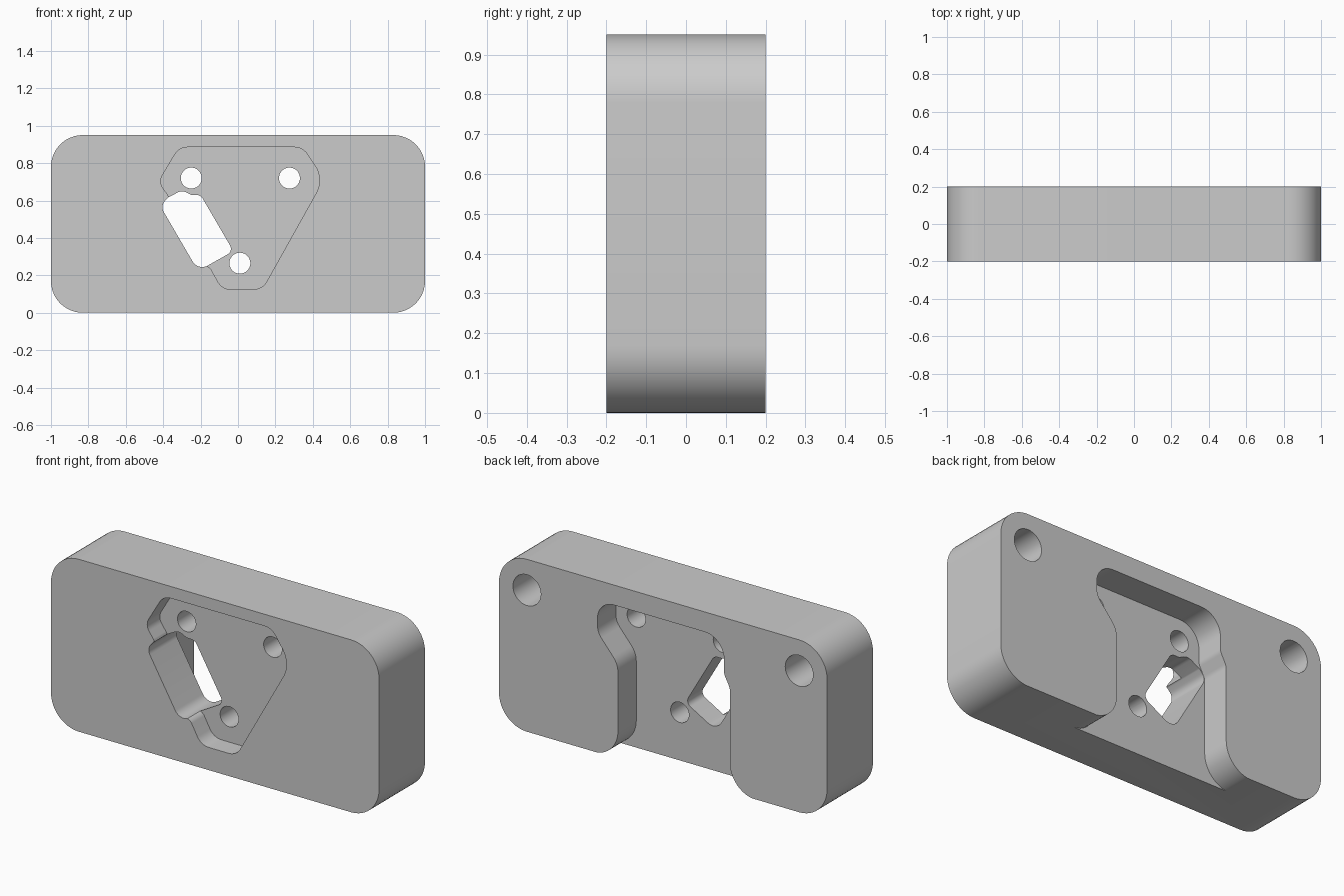
import bpy, bmesh
from math import pi, cos, sin, tan
from mathutils import Vector

cube = bpy.data.objects.get("Cube")
if cube:
    bpy.data.objects.remove(cube, do_unlink=True)

grey = bpy.data.materials.new("plain grey")
grey.use_nodes = True
grey.diffuse_color = (0.6, 0.6, 0.6, 1)
grey.node_tree.nodes["Principled BSDF"].inputs["Base Color"].default_value = (0.6, 0.6, 0.6, 1)


def fillet(corners):
    """Round each (x, z, radius) corner of a closed outline."""
    pts = []
    for i, (x, z, r) in enumerate(corners):
        p = Vector((x, z))
        if r == 0:
            pts.append(p)
            continue
        a = (Vector(corners[i - 1][:2]) - p).normalized()
        b = (Vector(corners[(i + 1) % len(corners)][:2]) - p).normalized()
        half = a.angle(b) / 2
        centre = p + (a + b).normalized() * (r / sin(half))
        start = p + a * (r / tan(half)) - centre
        end = p + b * (r / tan(half)) - centre
        sweep = start.angle(end)
        steps = max(3, round(sweep / (pi / 24)))
        for k in range(steps + 1):
            t = k / steps
            pts.append(centre + (start * sin((1 - t) * sweep) + end * sin(t * sweep)) / sin(sweep))
    return pts


def circle(x, z, r, n=40):
    return [Vector((x + r * cos(2 * pi * k / n), z + r * sin(2 * pi * k / n))) for k in range(n)]


def prism(name, outline, y0, y1):
    """Extrude an x-z outline from y0 to y1."""
    bm = bmesh.new()
    face = bm.faces.new([bm.verts.new((p.x, y0, p.y)) for p in outline])
    ext = bmesh.ops.extrude_face_region(bm, geom=[face])
    moved = [v for v in ext["geom"] if isinstance(v, bmesh.types.BMVert)]
    bmesh.ops.translate(bm, verts=moved, vec=(0, y1 - y0, 0))
    bmesh.ops.recalc_face_normals(bm, faces=bm.faces)
    mesh = bpy.data.meshes.new(name)
    bm.to_mesh(mesh)
    bm.free()
    mesh.materials.append(grey)
    obj = bpy.data.objects.new(name, mesh)
    bpy.context.collection.objects.link(obj)
    return obj


# Rounded block
R = 0.17
block = prism("mounting_block", fillet([(-1, 0, R), (1, 0, R), (1, 0.95, R), (-1, 0.95, R)]), -0.2, 0.2)
bpy.context.view_layer.objects.active = block
block.select_set(True)


def cut(name, outline, y0, y1):
    cutter = prism(name, outline, y0, y1)
    cutter.hide_render = True
    mod = block.modifiers.new(name, "BOOLEAN")
    mod.operation = "DIFFERENCE"
    mod.solver = "EXACT"
    mod.object = cutter
    bpy.ops.object.modifier_apply(modifier=mod.name)
    bpy.data.objects.remove(cutter, do_unlink=True)


FRONT_FLOOR, BACK_FLOOR = -0.09, 0.04

# Shallow front pocket
cut("front_pocket", fillet([
    (-0.315, 0.885, 0.08), (0.345, 0.885, 0.08), (0.46, 0.715, 0.14),
    (0.13, 0.125, 0.08), (-0.085, 0.125, 0.08), (-0.15, 0.243, 0.04),
    (-0.2, 0.26, 0), (-0.34, 0.5, 0), (-0.36, 0.59, 0),
    (-0.375, 0.63, 0.03), (-0.425, 0.7, 0.06)]), -0.3, FRONT_FLOOR)

# Back channel, open at the bottom with rounded legs
cut("back_channel", fillet([
    (-0.372, 0.84, 0.12), (0.4, 0.84, 0.1), (0.4, 0.665, 0.1), (0.275, 0.52, 0.12),
    (0.275, -0.002, 0.15), (0.6, -0.002, 0), (0.6, -0.1, 0), (-0.75, -0.1, 0),
    (-0.75, -0.002, 0), (-0.408, -0.002, 0.16), (-0.408, 0.57, 0.06),
    (-0.372, 0.64, 0.06)]), BACK_FLOOR, 0.3)

# Slanted slot through the web
cut("slanted_slot", fillet([
    (-0.213, 0.223, 0.06), (-0.415, 0.57, 0.05), (-0.375, 0.615, 0.02),
    (-0.3, 0.655, 0.05), (-0.25, 0.63, 0.03), (-0.2, 0.63, 0.04),
    (-0.025, 0.33, 0.035)]), -0.3, BACK_FLOOR + 0.01)

# Three screw holes through the web
for x, z in ((-0.25, 0.72), (0.275, 0.72), (0.01, 0.265)):
    cut("screw_hole", circle(x, z, 0.056), -0.3, BACK_FLOOR + 0.01)

# Blind holes in the back corners
for side in (-1, 1):
    cut("corner_hole", circle(side * 0.83, 0.78, 0.085), -0.1, 0.3)

bpy.ops.object.shade_smooth_by_angle(angle=pi / 6)
